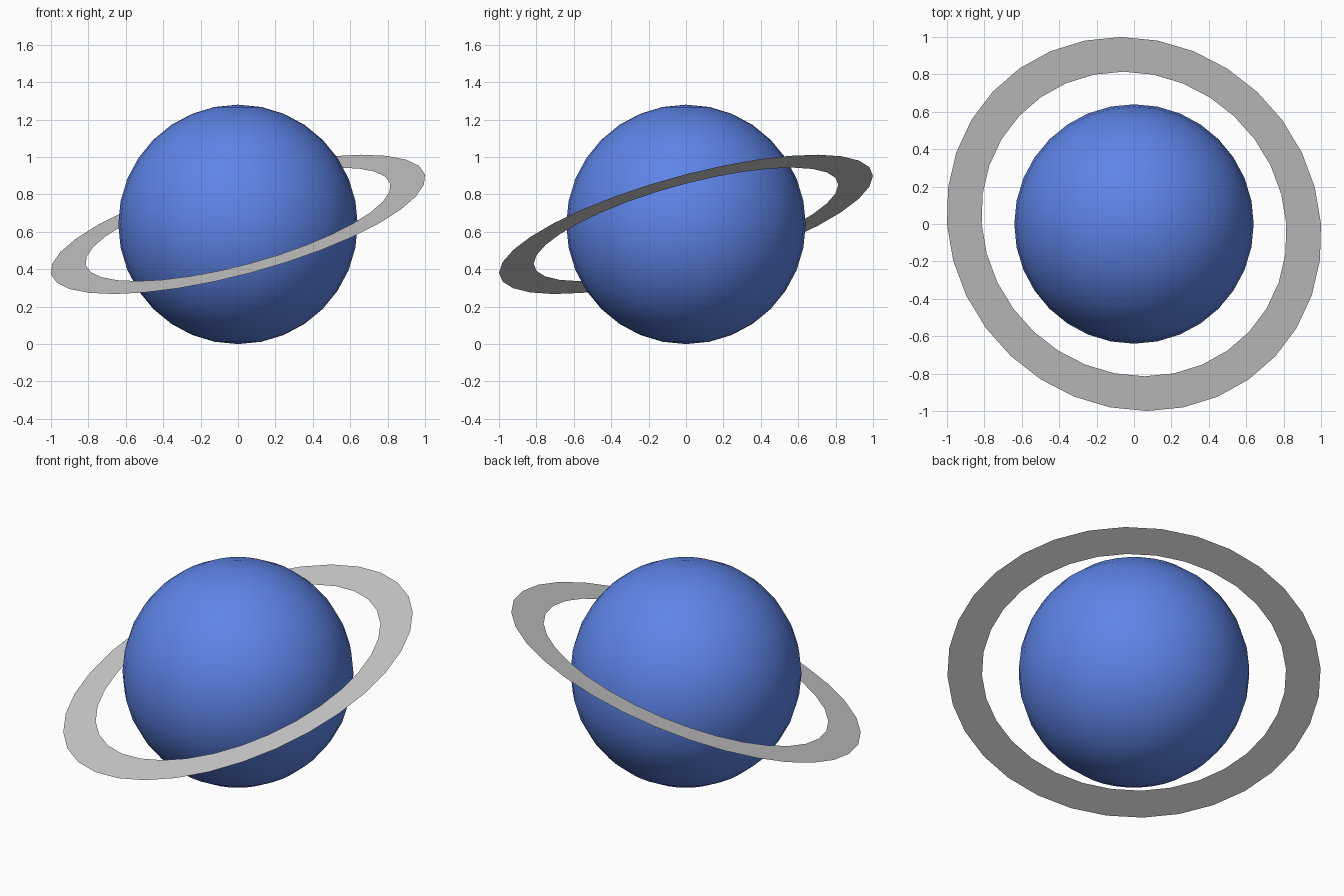
import bpy
import bmesh
from math import radians

default = bpy.data.objects.get("Cube")
if default:
    bpy.data.objects.remove(default, do_unlink=True)

RADIUS = 0.64
SEGMENTS = 32
TILT = radians(15)


def make_material(name, colour):
    mat = bpy.data.materials.new(name)
    mat.use_nodes = True
    mat.diffuse_color = colour
    mat.node_tree.nodes["Principled BSDF"].inputs["Base Color"].default_value = colour
    return mat


def make_object(name, bm, mat):
    mesh = bpy.data.meshes.new(name)
    bm.to_mesh(mesh)
    bm.free()
    mesh.materials.append(mat)
    obj = bpy.data.objects.new(name, mesh)
    obj.location.z = RADIUS
    bpy.context.collection.objects.link(obj)
    return obj


# Planet globe, smooth shaded
bm = bmesh.new()
bmesh.ops.create_uvsphere(bm, u_segments=SEGMENTS, v_segments=SEGMENTS // 2, radius=RADIUS)
for face in bm.faces:
    face.smooth = True
make_object("planet", bm, make_material("planet blue", (0.11, 0.23, 0.8, 1)))

# Flat tilted ring: two concentric circles bridged together
bm = bmesh.new()
for radius in (0.843, 1.035):
    bmesh.ops.create_circle(bm, segments=SEGMENTS, radius=radius)
bmesh.ops.bridge_loops(bm, edges=bm.edges[:])
bmesh.ops.recalc_face_normals(bm, faces=bm.faces)
bm.normal_update()
if sum(face.normal.z for face in bm.faces) < 0:
    bmesh.ops.reverse_faces(bm, faces=bm.faces)
ring = make_object("ring", bm, make_material("ring grey", (0.6, 0.6, 0.6, 1)))
ring.rotation_euler = (TILT, -TILT, 0)
